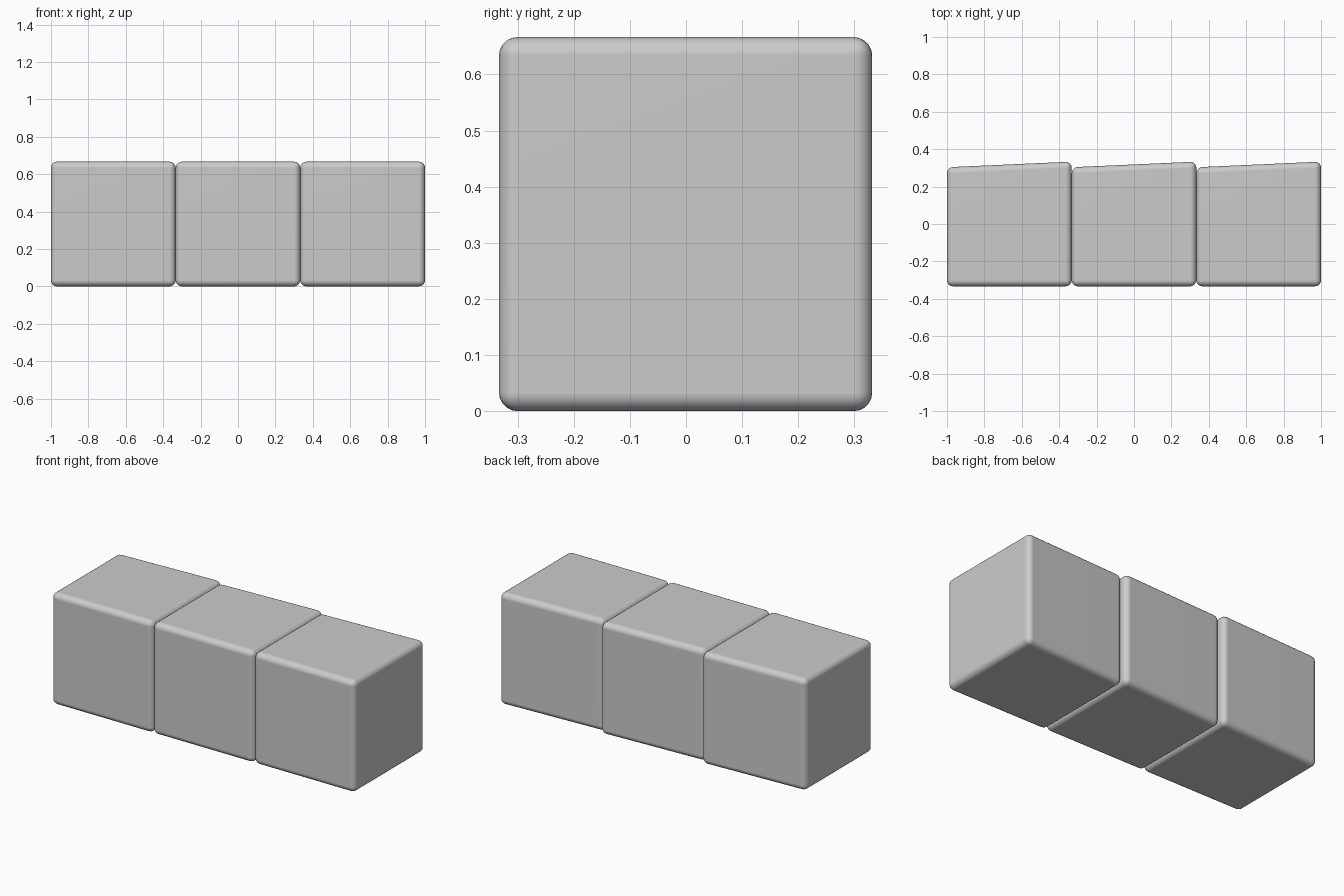
import bpy, bmesh

if "Cube" in bpy.data.objects:
    bpy.data.objects.remove(bpy.data.objects["Cube"])

W = 2 / 3      # block size
R = 0.033      # edge rounding
SLANT = 0.03   # back face set in at its left edge

grey = bpy.data.materials.new("light_grey")
grey.diffuse_color = (0.6, 0.6, 0.6, 1)
grey.use_nodes = True
grey.node_tree.nodes["Principled BSDF"].inputs["Base Color"].default_value = grey.diffuse_color


def block(name, x):
    # rounded cube whose back face tapers towards the left
    bm = bmesh.new()
    bmesh.ops.create_cube(bm, size=W)
    for v in bm.verts:
        if v.co.x < 0 and v.co.y > 0:
            v.co.y -= SLANT
    bmesh.ops.bevel(bm, geom=bm.edges[:], offset=R, segments=5, profile=0.5,
                    affect='EDGES', clamp_overlap=True)
    for f in bm.faces:
        f.smooth = True
    me = bpy.data.meshes.new(name)
    bm.to_mesh(me)
    bm.free()
    me.materials.append(grey)
    ob = bpy.data.objects.new(name, me)
    ob.location = (x, 0, W / 2)
    bpy.context.collection.objects.link(ob)
    # keep the large faces flat, round only the edges
    mod = ob.modifiers.new("flat_faces", 'WEIGHTED_NORMAL')
    mod.keep_sharp = True


# row of three touching blocks
for i, side in enumerate(("left", "middle", "right")):
    block(side + "_block", (i - 1) * W)
